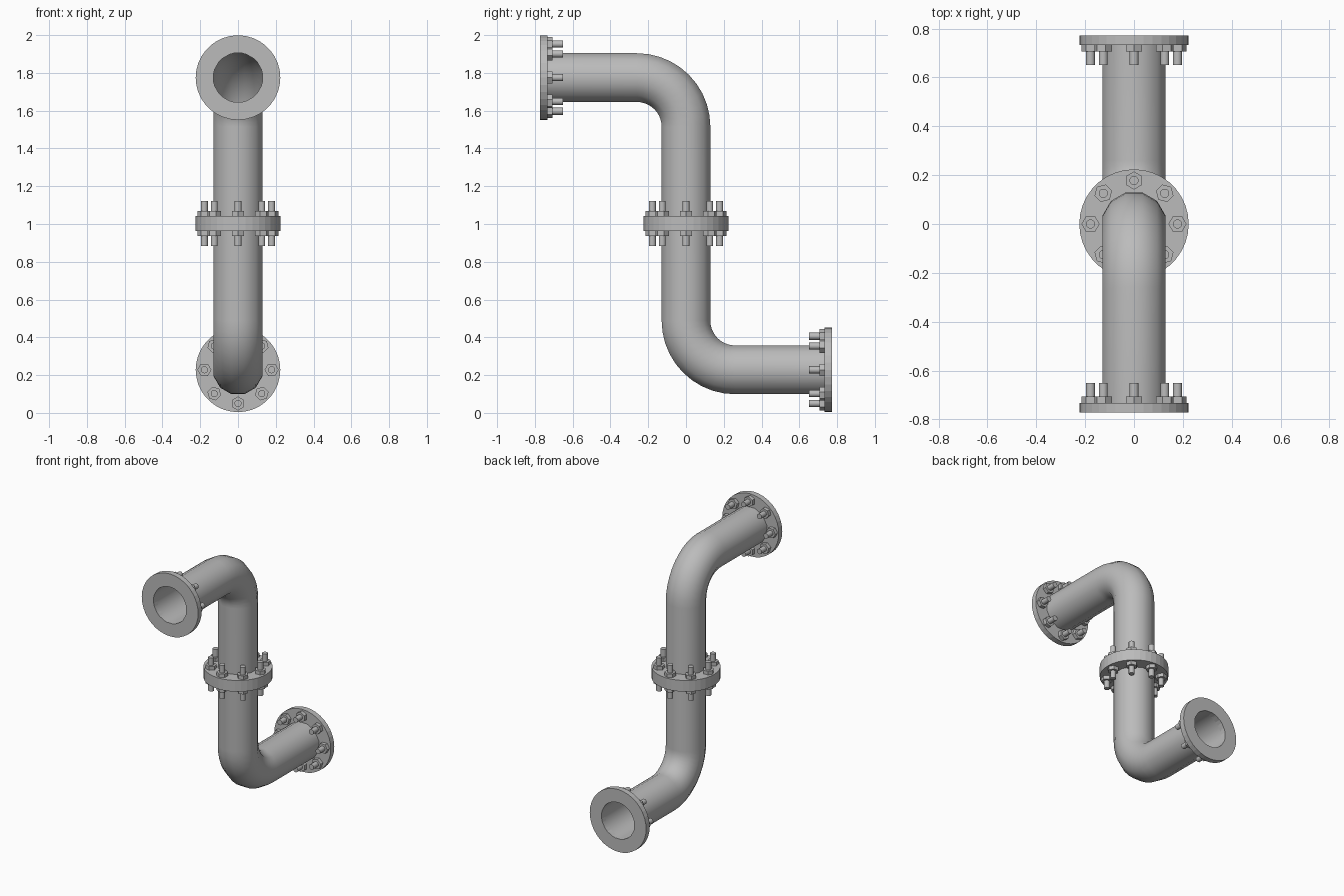
import bpy, bmesh
from math import sin, cos, pi, radians
from mathutils import Matrix, Vector

if "Cube" in bpy.data.objects:
    bpy.data.objects.remove(bpy.data.objects["Cube"])

PIPE_R = 0.129      # centre to flat of the twelve-sided bore
STEP = pi / 6
BOLT_RING = 0.178
Z_TOP, Z_MID, Z_LOW, Y_END = 1.775, 1.003, 0.228, 0.772
BEND = 0.26

steel = bpy.data.materials.new("grey steel")
steel.use_nodes = True
GREY = (0.5, 0.5, 0.5, 1)
steel.diffuse_color = GREY
steel.node_tree.nodes["Principled BSDF"].inputs["Base Color"].default_value = GREY


def finish(bm, name, matrix=Matrix(), smooth=False):
    bmesh.ops.recalc_face_normals(bm, faces=bm.faces)
    mesh = bpy.data.meshes.new(name)
    bm.to_mesh(mesh)
    bm.free()
    mesh.materials.append(steel)
    obj = bpy.data.objects.new(name, mesh)
    obj.matrix_world = matrix
    bpy.context.collection.objects.link(obj)
    if smooth:
        mesh.shade_smooth()
    return obj


def skin(bm, rings, closed=False):
    """Join consecutive rings of vertices with quads."""
    pairs = list(zip(rings, rings[1:]))
    if closed:
        pairs.append((rings[-1], rings[0]))
    for a, b in pairs:
        n = len(a)
        for i in range(n):
            j = (i + 1) % n
            bm.faces.new((a[i], a[j], b[j], b[i]))


# Pipe: twelve-sided open tube swept through two elbows
def bend(cy, cz, start, end, steps=10):
    for i in range(steps + 1):
        a = radians(start + (end - start) * i / steps)
        yield Vector((0, cy + BEND * cos(a), cz + BEND * sin(a)))


path = [Vector((0, -Y_END + 0.002, Z_TOP))]
path += bend(-BEND, Z_TOP - BEND, 90, 0)
path += bend(BEND, Z_LOW + BEND, 180, 270)
path.append(Vector((0, Y_END - 0.002, Z_LOW)))

bm = bmesh.new()
rings = []
for i, p in enumerate(path):
    before, after = path[max(i - 1, 0)], path[min(i + 1, len(path) - 1)]
    tangent = (after - p).normalized() + (p - before).normalized()
    # Straight ends stay square to their run
    if i in (1, len(path) - 2):
        tangent = Vector((0, 1, 0))
    elif i in (len(path) // 2 - 1, len(path) // 2):
        tangent = Vector((0, 0, -1))
    tangent.normalize()
    side = Vector((1, 0, 0))
    up = side.cross(tangent)
    r = PIPE_R / cos(STEP / 2)
    rings.append([bm.verts.new(p + r * (side * cos(a) + up * sin(a)))
                  for a in (STEP * (k + 0.5) for k in range(12))])
skin(bm, rings)
finish(bm, "pipe", smooth=True)


# Flange: local +z is the mating face, bolts stick out towards -z
def flange(name, matrix, thick=0.04, sides=36):
    bm = bmesh.new()
    rings = []
    for outer, z in ((True, 0), (True, -thick), (False, -thick), (False, 0)):
        ring = []
        for i in range(sides):
            a = 2 * pi * i / sides
            r = 0.224 if outer else PIPE_R / cos(a - round(a / STEP) * STEP)
            ring.append(bm.verts.new((r * cos(a), r * sin(a), z)))
        rings.append(ring)
    skin(bm, rings, closed=True)
    finish(bm, name + "_flange", matrix)

    # Eight hexagonal nuts with round bolt shanks
    for part, n, r, depth in (("nuts", 6, 0.037, 0.026), ("bolts", 12, 0.019, 0.08)):
        bm = bmesh.new()
        for k in range(8):
            place = (Matrix.Rotation(k * pi / 4, 4, "Z") @
                     Matrix.Translation((BOLT_RING, 0, -thick - depth / 2)) @
                     Matrix.Rotation(pi / 2, 4, "Z"))
            bmesh.ops.create_cone(bm, cap_ends=True, segments=n, radius1=r,
                                  radius2=r, depth=depth, matrix=place)
        obj = finish(bm, name + "_" + part, matrix)
        if part == "bolts":
            bpy.ops.object.select_all(action="DESELECT")
            obj.select_set(True)
            bpy.context.view_layer.objects.active = obj
            bpy.ops.object.shade_smooth_by_angle(angle=radians(40))


def at(y, z, turn):
    return Matrix.Translation((0, y, z)) @ Matrix.Rotation(turn, 4, "X")


flange("front_end", at(-Y_END, Z_TOP, pi / 2))
flange("back_end", at(Y_END, Z_LOW, -pi / 2))
flange("joint_upper", at(0, Z_MID, pi))
flange("joint_lower", at(0, Z_MID, 0))
